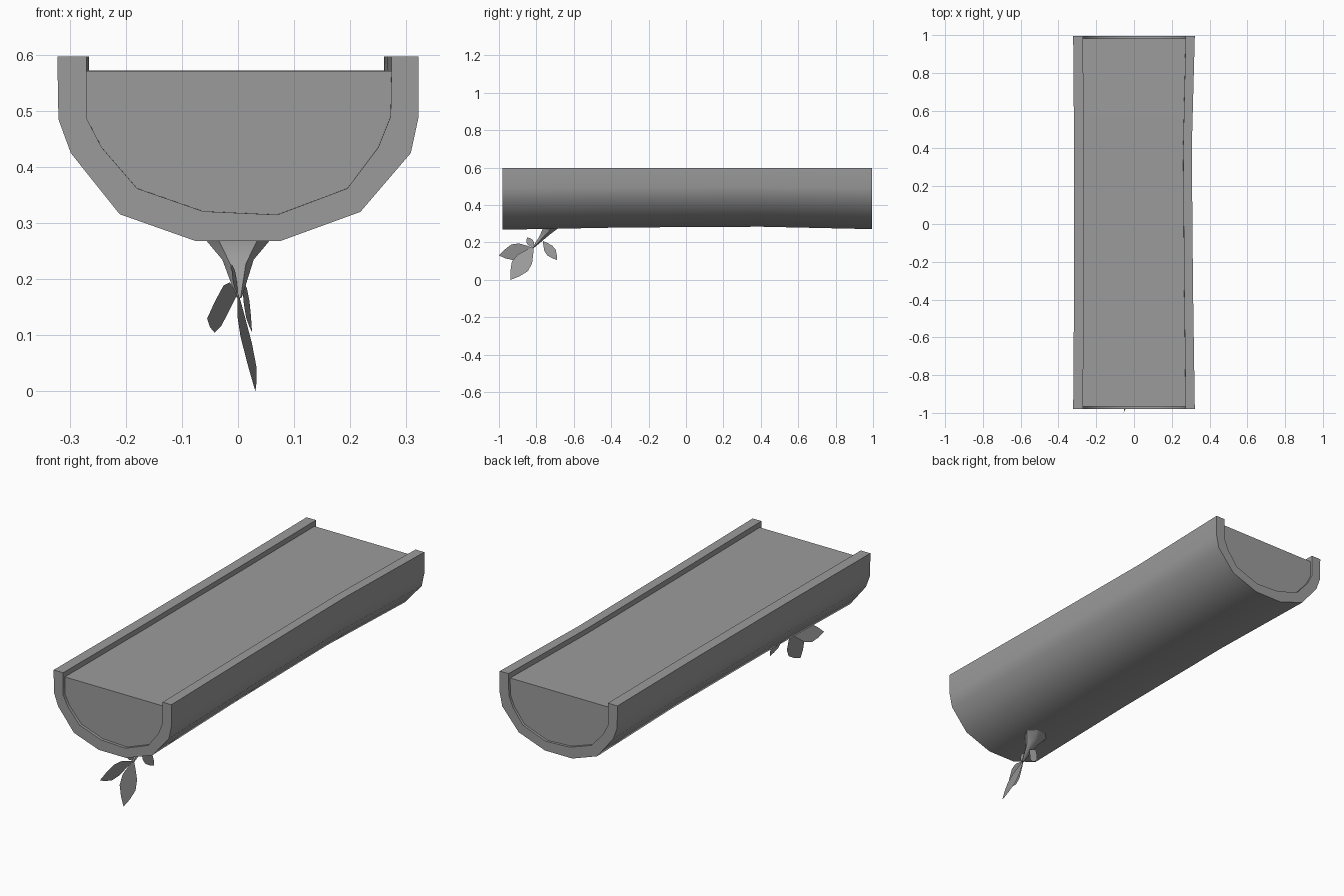
import bpy, bmesh, math
from mathutils import Vector

if "Cube" in bpy.data.objects:
    bpy.data.objects.remove(bpy.data.objects["Cube"])

grey = bpy.data.materials.new("dark_grey")
grey.diffuse_color = (.33, .33, .33, 1)
grey.use_nodes = True
grey.node_tree.nodes["Principled BSDF"].inputs["Base Color"].default_value = grey.diffuse_color

def finish(bm, name, angle=None):
    bmesh.ops.recalc_face_normals(bm, faces=bm.faces)
    me = bpy.data.meshes.new(name)
    bm.to_mesh(me)
    bm.free()
    me.materials.append(grey)
    ob = bpy.data.objects.new(name, me)
    bpy.context.collection.objects.link(ob)
    if angle:
        bpy.ops.object.select_all(action='DESELECT')
        ob.select_set(True)
        bpy.context.view_layer.objects.active = ob
        bpy.ops.object.shade_smooth_by_angle(angle=math.radians(angle))
    return ob

def loft(bm, rings):
    """Skin a list of closed rings of points; returns the vertex rings."""
    vr = [[bm.verts.new(p) for p in r] for r in rings]
    n = len(vr[0])
    for a, b in zip(vr, vr[1:]):
        for i in range(n):
            j = (i + 1) % n
            bm.faces.new((a[i], a[j], b[j], b[i]))
    return vr

# Half-round cross-sections of the log
outer = [(-.322, .597), (-.32, .485), (-.298, .425), (-.211, .316), (-.075, .268),
         (.075, .268), (.218, .32), (.308, .425), (.322, .49), (.322, .597)]
inner = [(-.27, .59), (-.27, .487), (-.243, .435), (-.18, .362), (-.062, .321),
         (.07, .315), (.195, .362), (.25, .435), (.272, .49), (.274, .59)]
# Sections along the log: y, left scale, right scale, bottom lift
sections = [(-.98, 1, 1, 0), (-.33, .985, .97, .012), (.4, .985, .95, .016), (.995, 1, 1, .003)]

def section(pts, y, sl, sr, lift):
    return [Vector((x * (sl if x < 0 else sr), y, z + lift * max(0, (.6 - z) / .33)))
            for x, z in pts]

# Bark shell: outer and inner skins, strip of quads on each end
bm = bmesh.new()
rim = [(x, .597) if z > .58 else (x, z) for x, z in inner]
rings = loft(bm, [section(outer + rim[::-1], *s) for s in sections])
n = len(outer)
for r in (rings[0], rings[-1]):
    for i in range(n - 1):
        bm.faces.new((r[i], r[i + 1], r[2 * n - 2 - i], r[2 * n - 1 - i]))
finish(bm, "bark_shell", 40)

# Flat-topped wood core, slightly recessed at the ends
bm = bmesh.new()
core = [(x, min(z, .571)) for x, z in inner]
core_sections = [(y * .987 + .001, *rest) for y, *rest in sections]
rings = loft(bm, [section(core, *s) for s in core_sections])
bm.faces.new(rings[0])
bm.faces.new(rings[-1])
finish(bm, "wood_core", 25)

# Twig flaring out of the underside
bm = bmesh.new()
def twig_ring(c, rx, ry):
    return [Vector(c) + Vector((rx * math.cos(t), ry * math.sin(t), .25 * ry * math.sin(t)))
            for t in (i * math.tau / 6 for i in range(6))]
rings = loft(bm, [twig_ring((0, -.71, .285), .07, .065),
                  twig_ring((0, -.757, .235), .028, .034),
                  twig_ring((.002, -.82, .168), .005, .006)])
bm.faces.new(rings[0])
bm.faces.new(rings[-1])
finish(bm, "twig", 60)

# Flat pointed leaves: base, tip, half-width vector
def leaf(name, base, tip, side):
    bm = bmesh.new()
    base, tip, side = Vector(base), Vector(tip), Vector(side)
    shape = [(.15, .4), (.38, .92), (.6, 1), (.82, .55)]
    pts = [base] + [base.lerp(tip, t) + side * w for t, w in shape]
    pts += [tip] + [base.lerp(tip, t) - side * w for t, w in reversed(shape)]
    v = [bm.verts.new(p) for p in pts]
    m = len(v)
    bm.faces.new((v[0], v[1], v[-1]))
    for i in range(1, m // 2 - 1):
        bm.faces.new((v[i], v[i + 1], v[m - i - 1], v[m - i]))
    bm.faces.new((v[m // 2 - 1], v[m // 2], v[m // 2 + 1]))
    return finish(bm, name)

leaf("leaf_front", (-.002, -.82, .172), (-.055, -1.0, .13), (.008, -.006, .042))
leaf("leaf_hanging", (.0, -.815, .178), (.031, -.938, .0), (.014, .042, -.026))
leaf("leaf_back", (.006, -.765, .208), (.025, -.69, .106), (.003, .023, .015))
leaf("leaf_bud", (0, -.815, .172), (-.012, -.85, .228), (.002, .016, .009))
